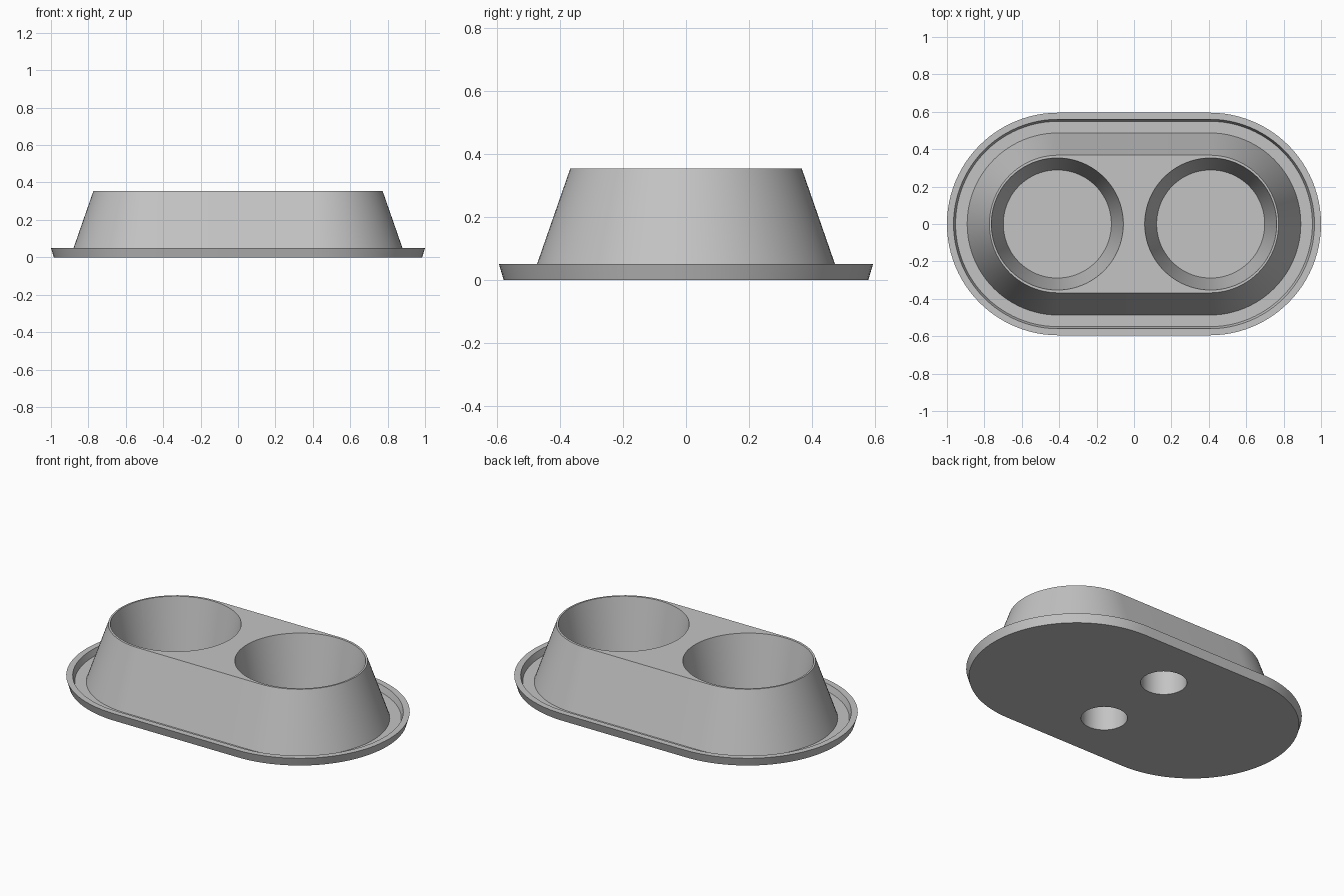
import bpy
import bmesh
from math import pi, sin, cos, radians

if "Cube" in bpy.data.objects:
    bpy.data.objects.remove(bpy.data.objects["Cube"], do_unlink=True)

CAP_X = 0.405      # centres of the rounded ends
STEPS = 48         # segments per rounded end

grey = bpy.data.materials.new("plain_grey")
grey.use_nodes = True
grey.diffuse_color = (0.55, 0.55, 0.55, 1)
grey.node_tree.nodes["Principled BSDF"].inputs["Base Color"].default_value = (0.55, 0.55, 0.55, 1)


def make_object(name, bm):
    bmesh.ops.recalc_face_normals(bm, faces=bm.faces)
    mesh = bpy.data.meshes.new(name)
    bm.to_mesh(mesh)
    bm.free()
    mesh.materials.append(grey)
    obj = bpy.data.objects.new(name, mesh)
    bpy.context.collection.objects.link(obj)
    return obj


def loft(name, profile, cap_x, steps):
    """Stack rounded outlines, given as (radius, height), into a closed solid."""
    bm = bmesh.new()
    rings = []
    for r, z in profile:
        ring = []
        for side in (1, -1):
            for i in range(steps + 1):
                a = -pi / 2 + pi * i / steps
                ring.append(bm.verts.new((side * (cap_x + r * cos(a)), side * r * sin(a), z)))
        rings.append(ring)
    n = len(rings[0])
    for low, high in zip(rings, rings[1:]):
        for i in range(n):
            j = (i + 1) % n
            bm.faces.new((low[i], low[j], high[j], high[i]))
    bm.faces.new(rings[0][::-1])
    bm.faces.new(rings[-1])
    return make_object(name, bm)


def cut_cone(target, x, y, z0, z1, r0, r1):
    """Subtract an upright tapered cylinder from the target."""
    bm = bmesh.new()
    bmesh.ops.create_cone(bm, cap_ends=True, segments=80, radius1=r0, radius2=r1, depth=z1 - z0)
    bmesh.ops.translate(bm, verts=bm.verts, vec=(x, y, (z0 + z1) / 2))
    cutter = make_object("cutter", bm)
    cutter.hide_render = True
    mod = target.modifiers.new("cut", 'BOOLEAN')
    mod.operation = 'DIFFERENCE'
    mod.solver = 'EXACT'
    mod.object = cutter
    bpy.context.view_layer.objects.active = target
    bpy.ops.object.modifier_apply(modifier=mod.name)
    bpy.data.objects.remove(cutter, do_unlink=True)


# Rimmed tray with the tapered block rising from its floor
holder = loft("double_cup_holder", [
    (0.58, 0), (0.595, 0.05),          # outer rim wall
    (0.56, 0.05), (0.549, 0.013),      # inner rim wall
    (0.487, 0.013), (0.368, 0.355),    # tapered block
], CAP_X, STEPS)

# Tapered cups, overshooting the top at the same slope
slope = (0.353 - 0.289) / (0.355 - 0.03)
for side in (-1, 1):
    cut_cone(holder, side * 0.41, 0, 0.03, 0.455, 0.289, 0.353 + 0.1 * slope)

# Blind round pockets in the underside
for side in (-1, 1):
    cut_cone(holder, 0, side * 0.25, -0.1, 0.2, 0.125, 0.125)

bpy.ops.object.select_all(action='DESELECT')
holder.select_set(True)
bpy.context.view_layer.objects.active = holder
bpy.ops.object.shade_smooth_by_angle(angle=radians(30))
